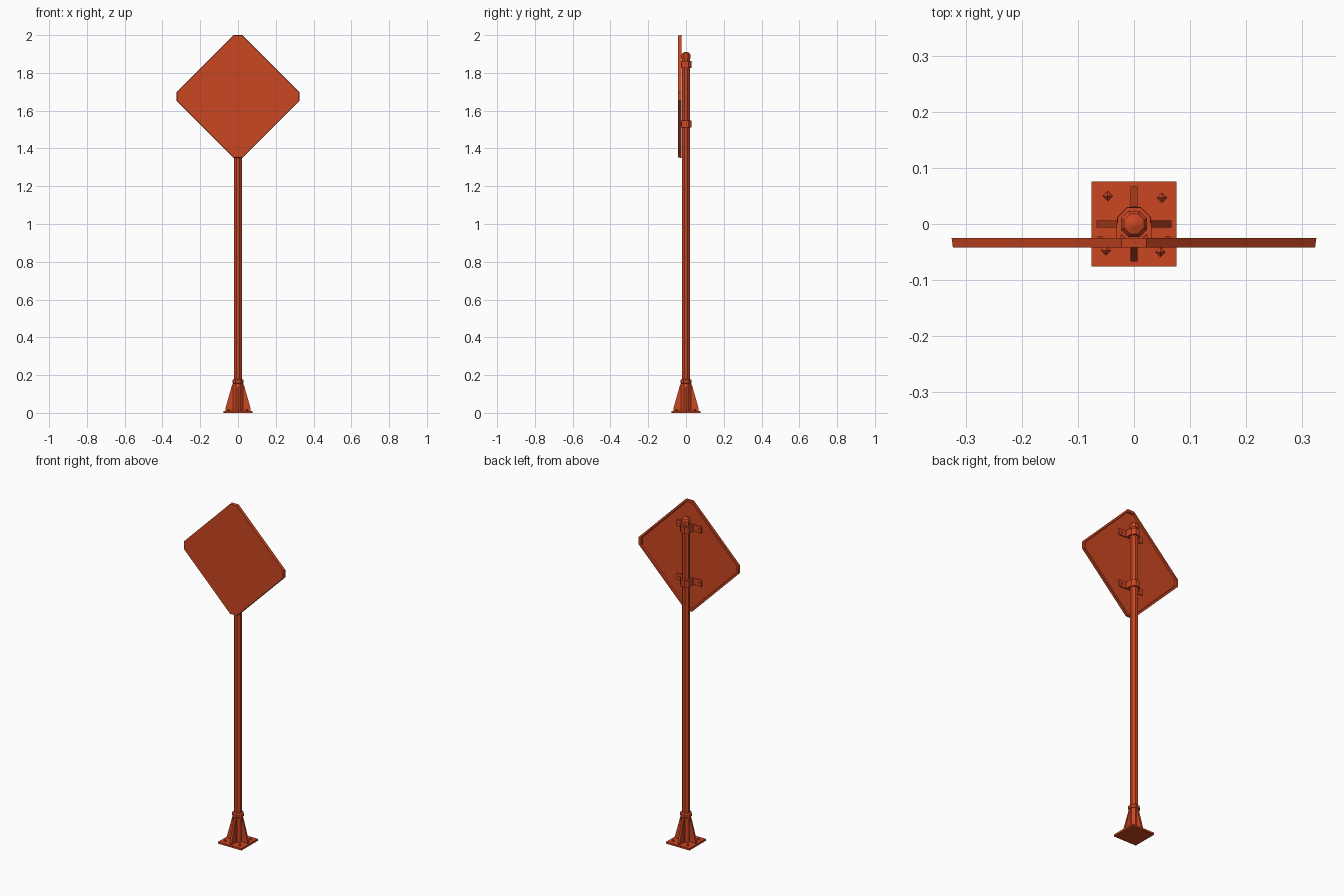
import bpy, bmesh, math
from mathutils import Matrix, Vector

cube = bpy.data.objects.get("Cube")
if cube:
    bpy.data.objects.remove(cube)

paint = bpy.data.materials.new("orange red paint")
paint.use_nodes = True
colour = (0.6, 0.062, 0.016, 1)
paint.diffuse_color = colour
paint.node_tree.nodes["Principled BSDF"].inputs["Base Color"].default_value = colour


def finish(name, bm):
    bmesh.ops.recalc_face_normals(bm, faces=bm.faces)
    mesh = bpy.data.meshes.new(name)
    bm.to_mesh(mesh)
    bm.free()
    mesh.materials.append(paint)
    obj = bpy.data.objects.new(name, mesh)
    bpy.context.collection.objects.link(obj)
    return obj


def box(name, size, centre):
    bm = bmesh.new()
    bmesh.ops.create_cube(bm, size=1, matrix=Matrix.Translation(centre) @ Matrix.Diagonal((*size, 1)))
    return finish(name, bm)


def lathe(name, profile, sides=8, centre=(0, 0), turn=0.5):
    """Stack polygon rings of (radius, z) and close both ends."""
    bm = bmesh.new()
    rings = []
    for r, z in profile:
        angles = [2 * math.pi * (i + turn) / sides for i in range(sides)]
        rings.append([bm.verts.new((centre[0] + r * math.cos(a), centre[1] + r * math.sin(a), z))
                      for a in angles])
    for low, high in zip(rings, rings[1:]):
        for i in range(sides):
            j = (i + 1) % sides
            bm.faces.new((low[i], low[j], high[j], high[i]))
    bm.faces.new(rings[0])
    bm.faces.new(rings[-1])
    return finish(name, bm)


def prism(name, points, depth, matrix):
    """Extrude an XZ outline along y, centred on y = 0."""
    bm = bmesh.new()
    face = bm.faces.new([bm.verts.new((x, -depth / 2, z)) for x, z in points])
    new = bmesh.ops.extrude_face_region(bm, geom=[face])["geom"]
    bmesh.ops.translate(bm, verts=[v for v in new if isinstance(v, bmesh.types.BMVert)],
                        vec=(0, depth, 0))
    bm.transform(matrix)
    return finish(name, bm)


# Diamond panel with clipped corners, a raised rim and a recessed back
def diamond(bm, scale, y):
    outer, clip = 0.325 * scale, 0.022 * scale
    corners = []
    for k in range(4):
        turn = Matrix.Rotation(k * math.pi / 2, 3, "Y")
        for side in (-clip, clip):
            p = turn @ Vector((side, 0, outer))
            corners.append(bm.verts.new((p.x, y, p.z + 1.675)))
    return corners


bm = bmesh.new()
loops = [diamond(bm, s, y) for s, y in
         ((0.993, -0.042), (1.0, -0.025), (0.955, -0.025), (0.945, -0.034))]
for a, b in zip(loops, loops[1:]):
    for i in range(8):
        j = (i + 1) % 8
        bm.faces.new((a[i], a[j], b[j], b[i]))
bm.faces.new(loops[0])
bm.faces.new(loops[-1])
finish("sign_panel", bm)

# Pole with a faceted domed cap
lathe("pole", [(0.0225, 0.01), (0.0225, 1.885)])
lathe("pole_cap", [(0.0255, 1.875), (0.0255, 1.897), (0.019, 1.906), (0.004, 1.911)])

# Two clamps with wings bolted to the panel
for label, z in (("upper", 1.845), ("lower", 1.53)):
    lathe(f"{label}_clamp_band", [(0.0315, z - 0.019), (0.0315, z + 0.019)])
    for side, s in (("left", 1), ("right", -1)):
        box(f"{label}_clamp_arm_{side}", (0.008, 0.032, 0.038), (s * 0.027, -0.014, z))
        box(f"{label}_clamp_wing_{side}", (0.055, 0.006, 0.038), (s * 0.0525, -0.030, z))
        bm = bmesh.new()
        spot = Matrix.Translation((s * 0.06, -0.025, z)) @ Matrix.Rotation(math.pi / 2, 4, "X")
        bmesh.ops.create_cone(bm, cap_ends=True, segments=6, radius1=0.006, radius2=0.006,
                              depth=0.006, matrix=spot)
        finish(f"{label}_clamp_bolt_{side}", bm)

# Base plate, sleeve and collar
box("base_plate", (0.152, 0.152, 0.011), (0, 0, 0.0055))
lathe("base_sleeve", [(0.0285, 0.01), (0.0285, 0.155), (0.0325, 0.158),
                      (0.0325, 0.173), (0.025, 0.18)])

# Four gussets and four pointed anchor bolts
gusset = [(0.02, 0.01), (0.067, 0.01), (0.067, 0.022), (0.031, 0.15), (0.02, 0.15)]
for k in range(4):
    turn = Matrix.Rotation(k * math.pi / 2, 4, "Z")
    prism(f"base_gusset_{k + 1}", gusset, 0.012, turn)
    spot = turn @ Vector((0.05, 0.047, 0))
    lathe(f"anchor_bolt_{k + 1}", [(0.009, 0.01), (0.009, 0.014), (0.001, 0.021)],
          sides=4, centre=(spot.x, spot.y), turn=0)
